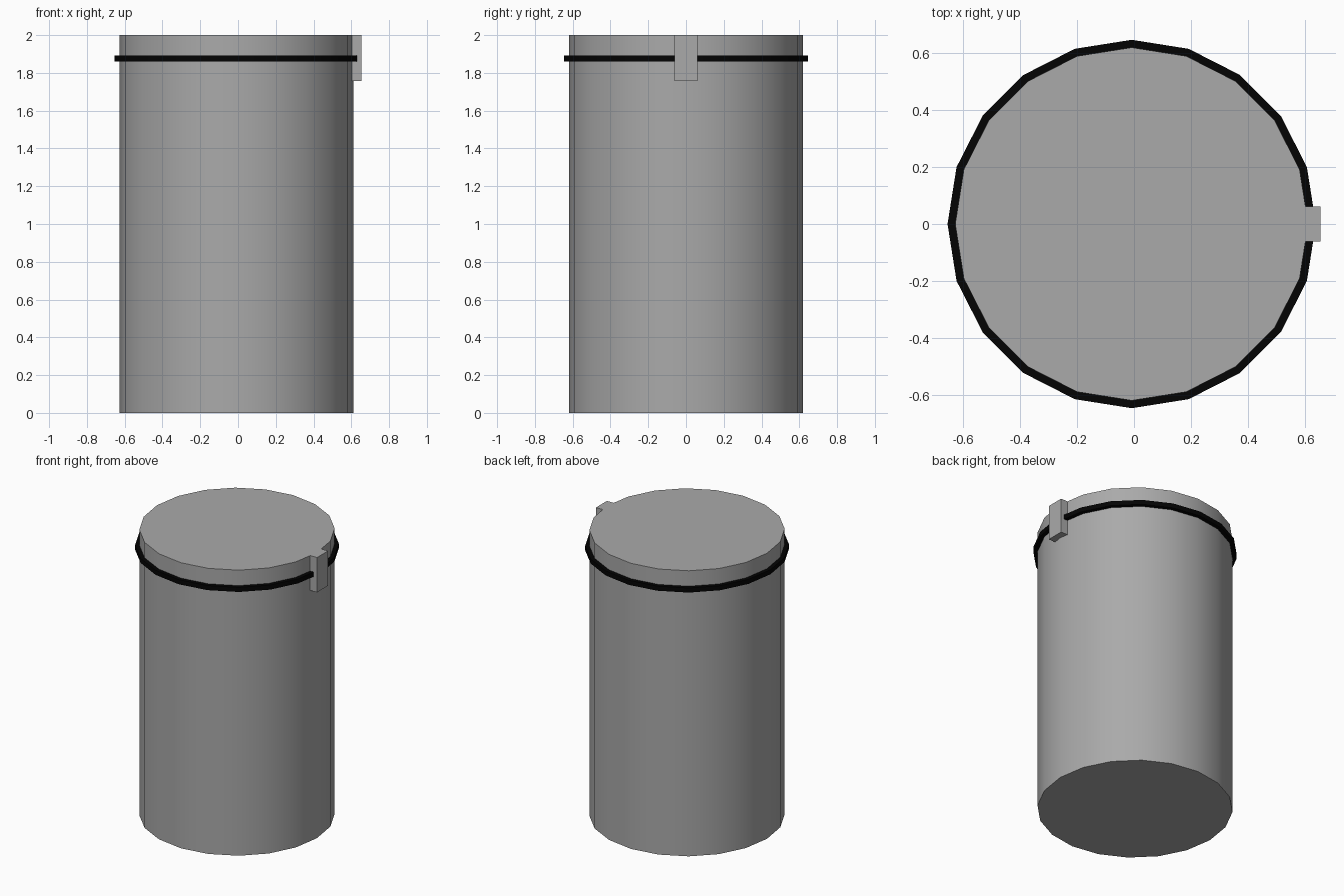
import bpy, bmesh, math

if "Cube" in bpy.data.objects:
    bpy.data.objects.remove(bpy.data.objects["Cube"])

SIDES = 20
CX = -0.008  # drum axis, offset so that the clasp keeps the model centred


def material(name, value):
    mat = bpy.data.materials.new(name)
    mat.diffuse_color = (value, value, value, 1)
    mat.use_nodes = True
    mat.node_tree.nodes["Principled BSDF"].inputs["Base Color"].default_value = mat.diffuse_color
    return mat


def finish(name, bm, mat, smooth=False):
    bmesh.ops.recalc_face_normals(bm, faces=bm.faces)
    mesh = bpy.data.meshes.new(name)
    bm.to_mesh(mesh)
    bm.free()
    mesh.materials.append(mat)
    obj = bpy.data.objects.new(name, mesh)
    bpy.context.collection.objects.link(obj)
    if smooth:
        bpy.ops.object.select_all(action='DESELECT')
        obj.select_set(True)
        bpy.context.view_layer.objects.active = obj
        bpy.ops.object.shade_smooth_by_angle(angle=math.radians(30))
    return obj


def lathe(name, profile, mat, closed):
    """Spin (radius, z) points about the drum axis; open profiles get end caps."""
    bm = bmesh.new()
    loops = []
    for r, z in profile:
        loops.append([bm.verts.new((CX + r * math.cos(2 * math.pi * i / SIDES),
                                    r * math.sin(2 * math.pi * i / SIDES), z))
                      for i in range(SIDES)])
    pairs = list(zip(loops, loops[1:]))
    if closed:
        pairs.append((loops[-1], loops[0]))
    else:
        bm.faces.new(loops[0])
        bm.faces.new(loops[-1])
    for a, b in pairs:
        for i in range(SIDES):
            j = (i + 1) % SIDES
            bm.faces.new((a[i], a[j], b[j], b[i]))
    return finish(name, bm, mat, smooth=True)


grey = material("grey_metal", 0.4)
black = material("black_rubber", 0.001)

# Drum body
lathe("drum_body", [(0.62, 0), (0.62, 2.0)], grey, closed=False)

# Black band sealing the lid
lathe("lid_band", [(0.615, 1.86), (0.647, 1.86),
                   (0.647, 1.892), (0.615, 1.892)], black, closed=True)

# Clasp block on the right side
bm = bmesh.new()
bmesh.ops.create_cube(bm, size=1)
bmesh.ops.scale(bm, vec=(0.055, 0.122, 0.244), verts=bm.verts)
bmesh.ops.translate(bm, vec=(0.6275, 0, 1.878), verts=bm.verts)
finish("lid_clasp", bm, grey)
